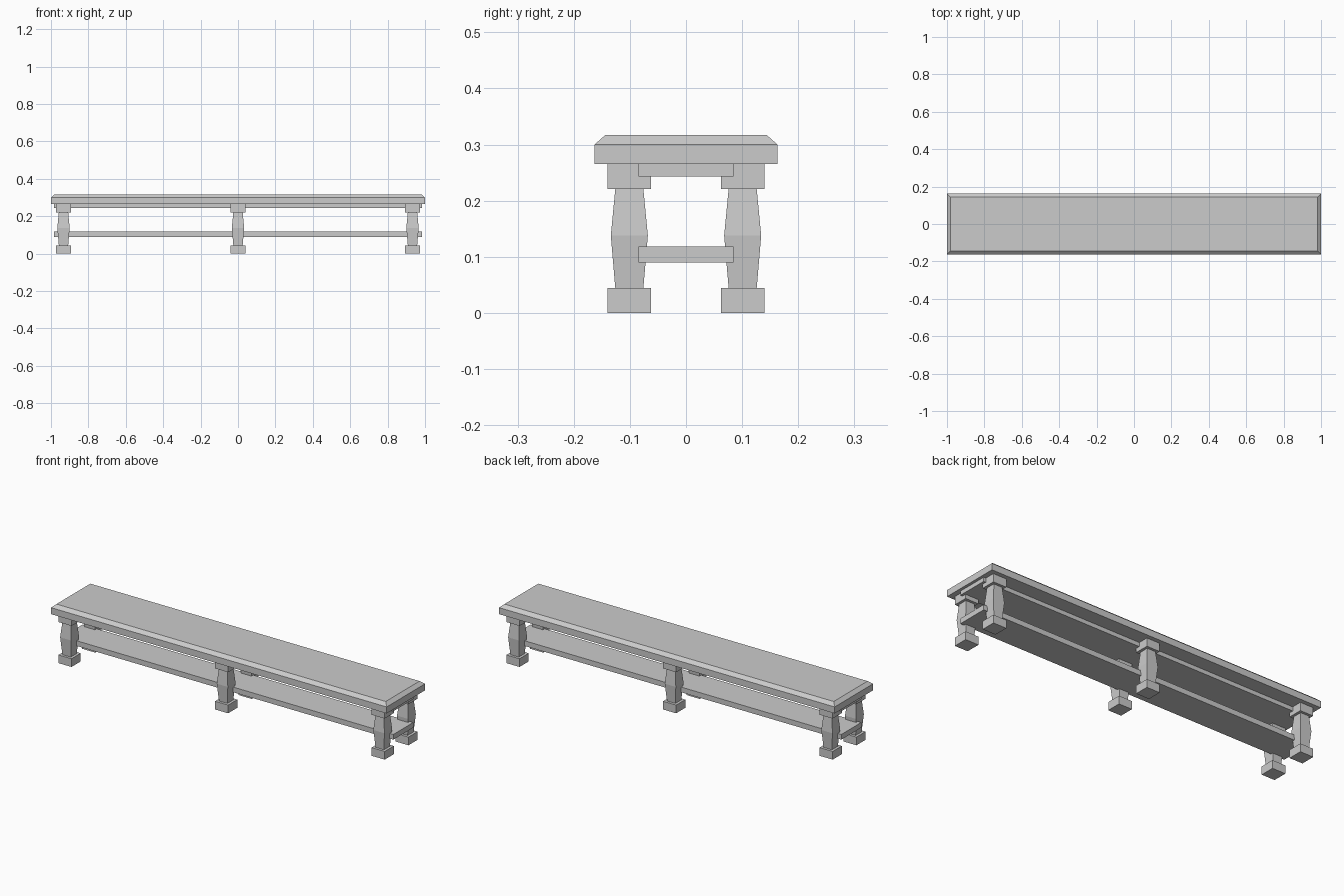
import bpy, bmesh

if "Cube" in bpy.data.objects:
    bpy.data.objects.remove(bpy.data.objects["Cube"])


def loft(name, sections):
    """Stack of rectangles (cx, cy, half_x, half_y, z) joined into a closed solid."""
    bm = bmesh.new()
    rings = []
    for cx, cy, hx, hy, z in sections:
        rings.append([bm.verts.new((cx + sx * hx, cy + sy * hy, z))
                      for sx, sy in ((-1, -1), (1, -1), (1, 1), (-1, 1))])
    bm.faces.new(rings[0][::-1])
    bm.faces.new(rings[-1])
    for a, b in zip(rings, rings[1:]):
        for i in range(4):
            j = (i + 1) % 4
            bm.faces.new((a[i], a[j], b[j], b[i]))
    mesh = bpy.data.meshes.new(name)
    bm.to_mesh(mesh)
    bm.free()
    obj = bpy.data.objects.new(name, mesh)
    bpy.context.collection.objects.link(obj)
    return obj


def block(name, cx, cy, hx, hy, z0, z1):
    return loft(name, [(cx, cy, hx, hy, z0), (cx, cy, hx, hy, z1)])


# Seat with chamfered upper edge
loft("seat", [(0, 0, 1.0, 0.163, 0.265),
              (0, 0, 1.0, 0.163, 0.300),
              (0, 0, 0.981, 0.144, 0.317)])

# Board under the seat and low stretcher shelf
block("under_seat_board", 0, 0, 0.985, 0.085, 0.243, 0.265)
block("stretcher_shelf", 0, 0, 0.985, 0.085, 0.090, 0.118)

# Six legs: square foot, swelling post, square cap
for x, x_name in ((-0.933, "left"), (0, "middle"), (0.933, "right")):
    for y, y_name in ((-0.101, "front"), (0.101, "back")):
        label = f"{y_name}_{x_name}"
        block(f"{label}_foot", x, y, 0.039, 0.039, 0, 0.044)
        loft(f"{label}_post", [(x, y, 0.025, 0.025, 0.044),
                               (x, y, 0.033, 0.033, 0.138),
                               (x, y, 0.025, 0.025, 0.221)])
        block(f"{label}_cap", x, y, 0.039, 0.039, 0.221, 0.265)
